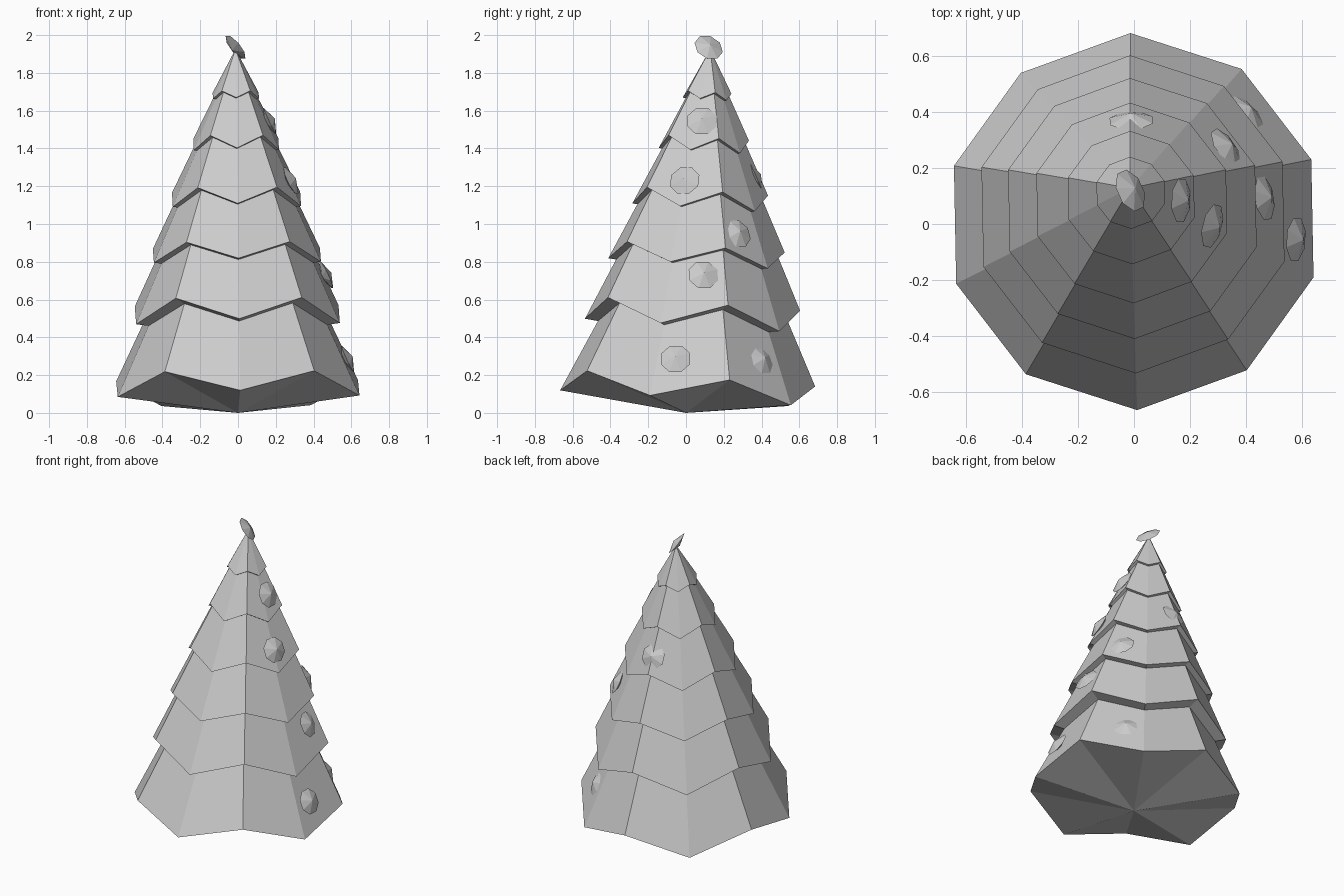
import bpy, math
from mathutils import Vector, Matrix

if "Cube" in bpy.data.objects:
    bpy.data.objects.remove(bpy.data.objects["Cube"])

# the whole tree leans slightly to the back
LEAN = Matrix.Rotation(math.radians(-3.8), 4, 'X') @ Matrix.Rotation(math.radians(-0.4), 4, 'Y')


def spindle(name, ring, bottom, top, matrix):
    """Closed ring of points fanned to a bottom and a top point."""
    n = len(ring)
    verts = [matrix @ Vector(p) for p in ring + [(0, 0, bottom), (0, 0, top)]]
    faces = []
    for i in range(n):
        j = (i + 1) % n
        faces += [(i, j, n + 1), (j, i, n)]
    mesh = bpy.data.meshes.new(name)
    mesh.from_pydata(verts, [], faces)
    ob = bpy.data.objects.new(name, mesh)
    bpy.context.collection.objects.link(ob)
    return ob


def ring(n, r, lows_highs, start):
    pts = []
    for i in range(n):
        a = start + math.tau * i / n
        pts.append((r * math.cos(a), r * math.sin(a), lows_highs[i % 2]))
    return pts


# foliage tiers: rim radius, low and high rim corner heights, underside centre, tip
tiers = [
    (0.673, 0.075, 0.185, 0.00, 1.53),
    (0.567, 0.462, 0.580, 0.40, 1.74),
    (0.465, 0.790, 0.882, 0.74, 1.81),
    (0.357, 1.088, 1.177, 1.05, 1.87),
    (0.237, 1.390, 1.460, 1.36, 1.91),
    (0.128, 1.665, 1.702, 1.64, 1.93),
]
for i, (r, low, high, bottom, tip) in enumerate(tiers):
    spindle(f"foliage_tier_{i + 1}", ring(10, r, (low, high), math.radians(-89)), bottom, tip, LEAN)


def bauble(name, centre, normal, r, depth):
    turn = Vector(normal).to_track_quat('Z', 'Y').to_matrix().to_4x4()
    spindle(name, ring(8, r, (0, 0), math.pi / 8), -depth, depth, Matrix.Translation(centre) @ turn)


# flat eight-sided baubles lying on the foliage
baubles = [
    (0.58, -0.055, 0.286), (0.40, 0.40, 0.28), (-0.02, 0.53, 0.41),
    (0.467, 0.092, 0.73), (0.33, 0.272, 0.95), (0.28, -0.007, 1.23),
    (-0.01, 0.37, 1.25), (0.168, 0.085, 1.545),
]
for i, c in enumerate(baubles):
    out = Vector((c[0], c[1] - 0.066 * c[2], 0)).normalized()
    bauble(f"bauble_{i + 1}", c, out + Vector((0, 0.06, 0.47)), 0.083, 0.03)

# topper
bauble("topper", (-0.013, 0.12, 1.935), (0.72, 0.33, 0.58), 0.08, 0.025)
